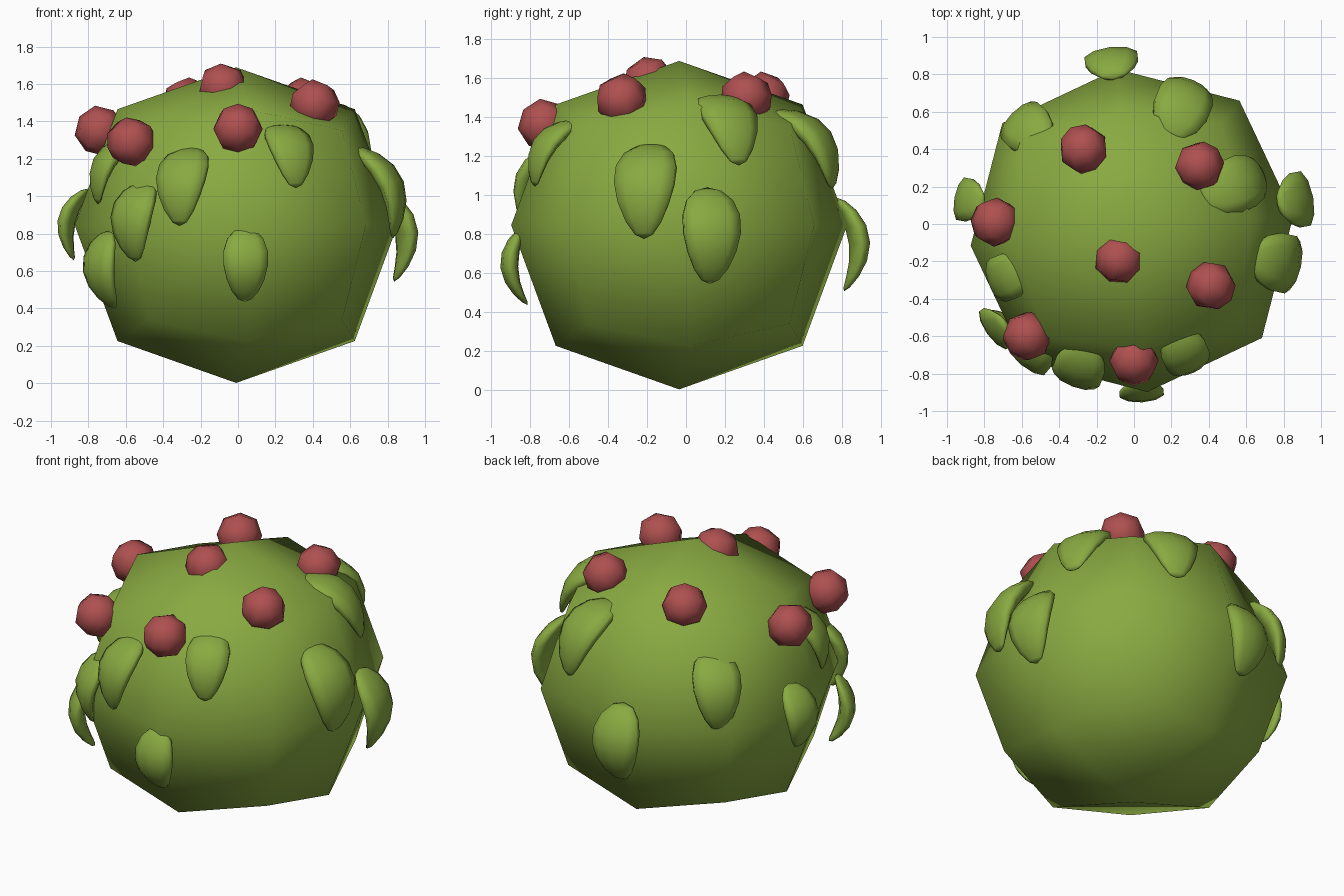
import bpy, bmesh, math
from mathutils import Matrix, Vector

if "Cube" in bpy.data.objects:
    bpy.data.objects.remove(bpy.data.objects["Cube"])


def material(name, rgb):
    m = bpy.data.materials.new(name)
    m.diffuse_color = (*rgb, 1)
    m.use_nodes = True
    m.node_tree.nodes["Principled BSDF"].inputs["Base Color"].default_value = m.diffuse_color
    return m


GREEN = material("leaf_green", (0.25, 0.40, 0.053))
RED = material("berry_red", (0.43, 0.08, 0.08))
CENTRE = Vector((-0.01, -0.035, 0.845))


def finish(name, bm, mat, matrix):
    bmesh.ops.recalc_face_normals(bm, faces=bm.faces)
    for f in bm.faces:
        f.smooth = True
    me = bpy.data.meshes.new(name)
    bm.to_mesh(me)
    bm.free()
    me.materials.append(mat)
    ob = bpy.data.objects.new(name, me)
    ob.matrix_world = matrix
    bpy.context.collection.objects.link(ob)
    return ob


def round_cube(face, edge, corner):
    """Cube split once and rounded: 26 points, 24 quads."""
    bm = bmesh.new()
    bmesh.ops.create_cube(bm, size=2)
    bmesh.ops.subdivide_edges(bm, edges=bm.edges[:], cuts=1, use_grid_fill=True)
    for v in bm.verts:
        kind = sum(abs(c) > 0.5 for c in v.co)
        v.co *= (face, edge, corner)[kind - 1]
    return bm


def frame(pos, tilt):
    """Local z points outward and up by tilt, local y runs up the surface."""
    az = math.atan2(pos.y - CENTRE.y, pos.x - CENTRE.x)
    out = Vector((math.cos(az), math.sin(az), 0))
    up = Vector((0, 0, 1))
    n = out * math.cos(tilt) + up * math.sin(tilt)
    t = up * math.cos(tilt) - out * math.sin(tilt)
    rot = Matrix((t.cross(n), t, n)).transposed().to_4x4()
    return Matrix.Translation(pos) @ rot


# bush body
finish("bush_body", round_cube(0.867, 0.637, 0.52), GREEN,
       Matrix.Translation(CENTRE) @ Matrix.Rotation(math.radians(5.4), 4, 'Z')
       @ Matrix.Diagonal((1, 1, 0.973, 1)))

# berries: x, y, z
berries = [(-.27, .40, 1.50), (.35, .31, 1.50), (-.74, .01, 1.35),
           (-.08, -.19, 1.58), (.41, -.33, 1.49), (-.57, -.60, 1.29),
           (0, -.73, 1.36)]
for i, p in enumerate(berries):
    p = Vector(p)
    d = p - CENTRE
    tilt = math.atan2(d.z, d.xy.length)
    finish(f"berry_{i + 1}", round_cube(0.132, 0.096, 0.077), RED, frame(p, tilt))


# leaves: puffy egg outline, arched outward, tip hanging down
def leaf(name, x, y, z, length):
    bm = bmesh.new()
    bmesh.ops.create_uvsphere(bm, u_segments=10, v_segments=8, radius=1)
    for v in bm.verts:
        a, b, t = v.co
        w = 1 + 0.22 * t
        v.co = Vector((a * 0.31 * w, t * 0.5,
                       b * 0.115 * w - 0.2 * t * t + 0.045)) * length
    rise = max(-1, min(1, (z - CENTRE.z) / 0.9))
    finish(name, bm, GREEN, frame(Vector((x, y, z)), math.asin(rise) + math.radians(10)))


leaves = [(.04, -.89, .63, .40), (-.30, -.79, 1.08, .46), (.28, -.71, 1.25, .42),
          (-.56, -.70, .88, .44), (-.73, -.55, .60, .42), (-.70, -.29, 1.17, .42),
          (-.90, .13, .86, .39), (-.59, .53, 1.10, .47), (-.12, .87, .75, .48),
          (.27, .66, 1.28, .51), (.57, .22, 1.38, .50), (.88, .13, .80, .50),
          (.80, -.21, 1.05, .53)]
for i, p in enumerate(leaves):
    leaf(f"leaf_{i + 1}", *p)
